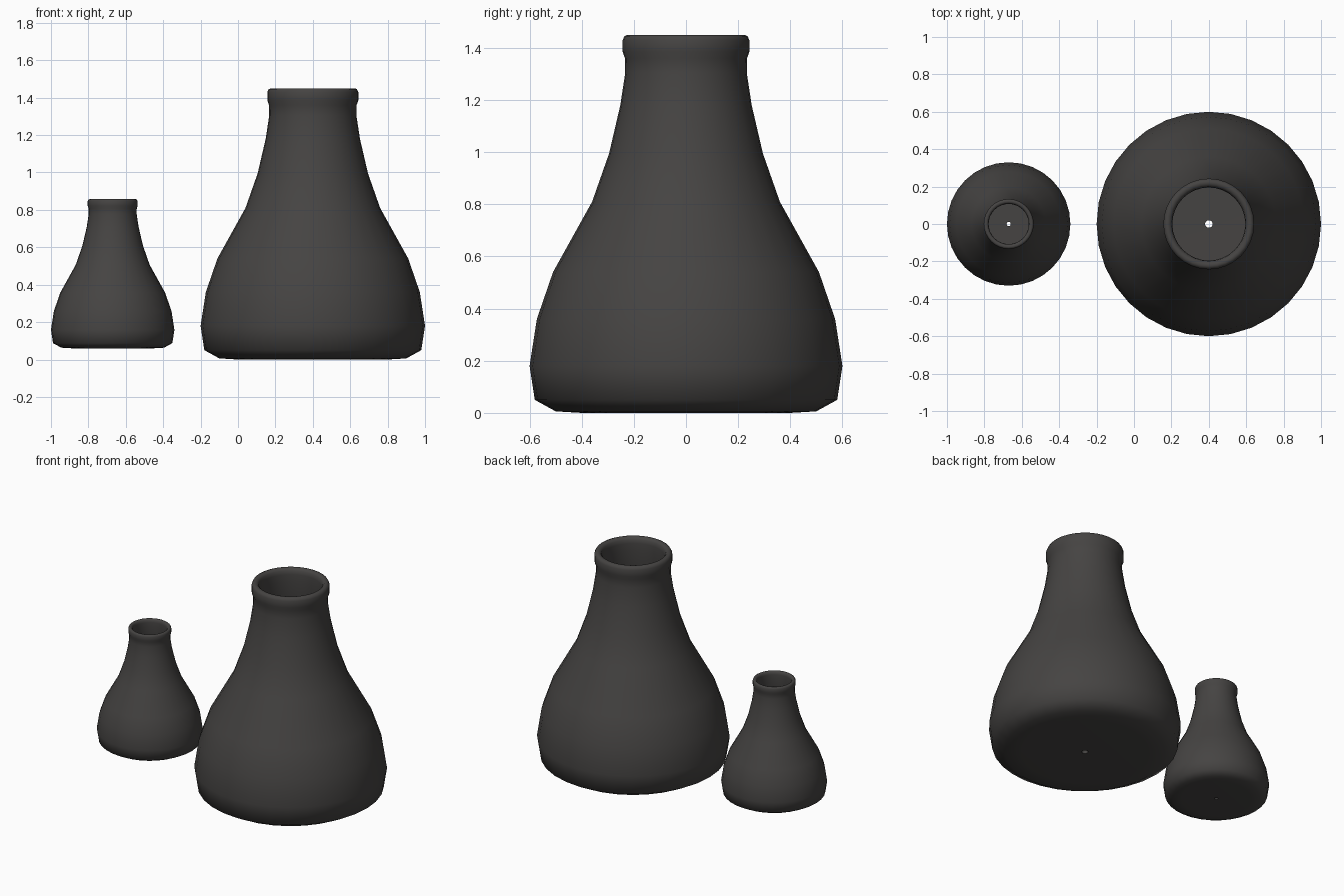
import bpy, bmesh, math

if "Cube" in bpy.data.objects:
    bpy.data.objects.remove(bpy.data.objects["Cube"])

SEGMENTS = 32

# Outer wall from the drain hole up to the lip, then the inner wall back down
OUTER = [(0.02, 0.0), (0.40, 0.0), (0.50, 0.006), (0.58, 0.05), (0.60, 0.18),
         (0.572, 0.36), (0.51, 0.54), (0.36, 0.81), (0.295, 0.995),
         (0.252, 1.18), (0.233, 1.305), (0.234, 1.36), (0.243, 1.385),
         (0.243, 1.43), (0.236, 1.445), (0.225, 1.45)]
INNER = [(0.21, 1.448), (0.199, 1.435), (0.195, 1.41), (0.197, 1.36),
         (0.197, 1.305), (0.215, 1.175), (0.257, 0.98), (0.325, 0.79),
         (0.472, 0.525), (0.534, 0.35), (0.56, 0.18), (0.545, 0.075),
         (0.48, 0.045), (0.40, 0.04), (0.02, 0.04)]


def make_flask(name, x, z, scale):
    """Revolve the closed wall profile around a vertical axis."""
    bm = bmesh.new()
    rings = []
    for r, h in OUTER + INNER:
        ring = []
        for i in range(SEGMENTS):
            a = 2 * math.pi * i / SEGMENTS
            ring.append(bm.verts.new((x + scale * r * math.cos(a),
                                      scale * r * math.sin(a),
                                      z + scale * h)))
        rings.append(ring)
    for k, low in enumerate(rings):
        high = rings[(k + 1) % len(rings)]
        for i in range(SEGMENTS):
            j = (i + 1) % SEGMENTS
            bm.faces.new((low[i], low[j], high[j], high[i]))
    bmesh.ops.recalc_face_normals(bm, faces=bm.faces)
    mesh = bpy.data.meshes.new(name)
    bm.to_mesh(mesh)
    bm.free()
    obj = bpy.data.objects.new(name, mesh)
    bpy.context.collection.objects.link(obj)
    mat = bpy.data.materials.get("dark_clay")
    if mat is None:
        mat = bpy.data.materials.new("dark_clay")
        mat.diffuse_color = (0.06, 0.057, 0.055, 1)
        mat.use_nodes = True
        mat.node_tree.nodes["Principled BSDF"].inputs["Base Color"].default_value = mat.diffuse_color
    mesh.materials.append(mat)
    bpy.ops.object.select_all(action='DESELECT')
    obj.select_set(True)
    bpy.context.view_layer.objects.active = obj
    bpy.ops.object.shade_smooth_by_angle(angle=math.radians(60))
    return obj


# Large pot on the ground, small pot slightly raised beside it
make_flask("large_pot", 0.40, 0.0, 1.0)
make_flask("small_pot", -0.67, 0.06, 0.55)
